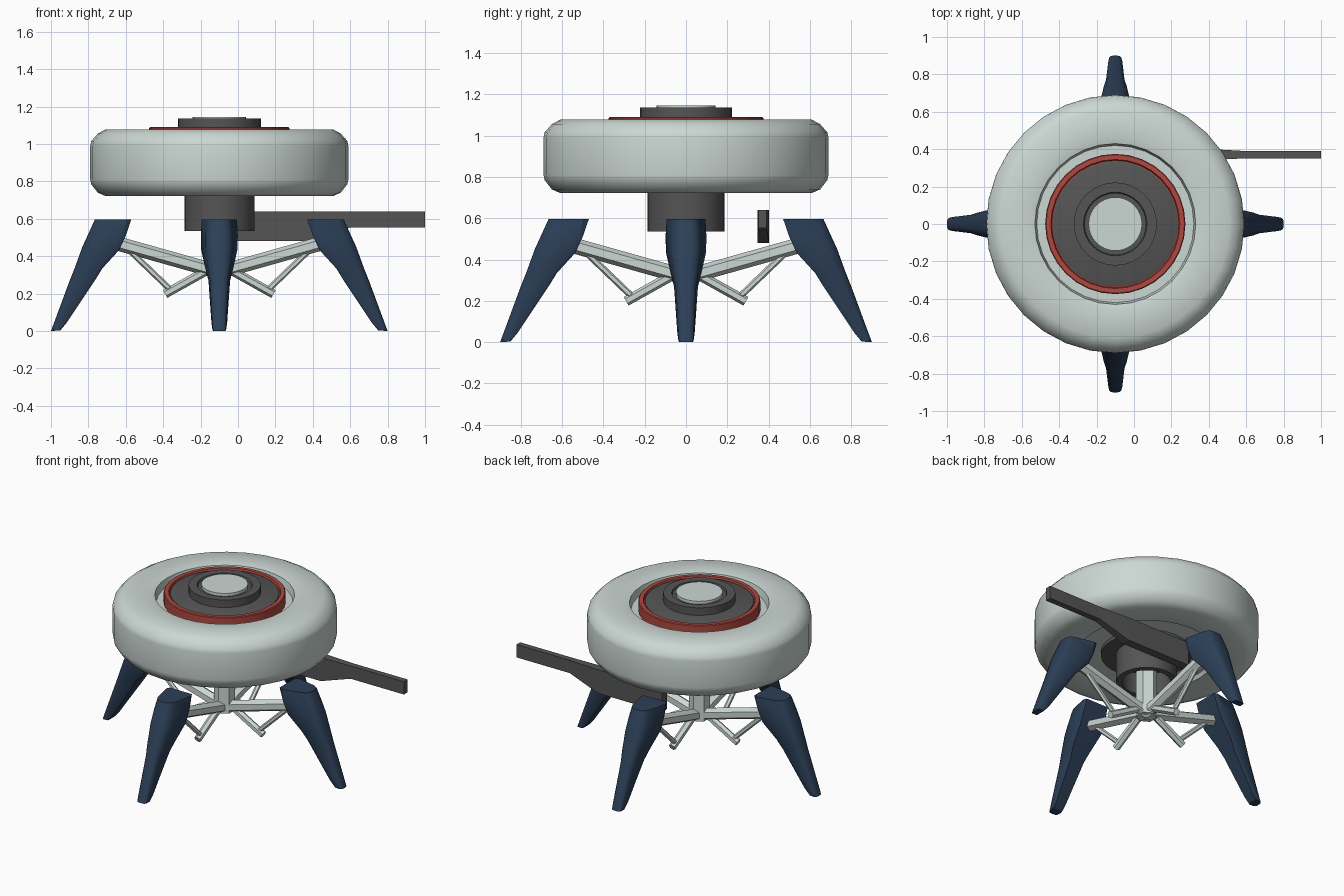
import bpy, bmesh
from math import sin, cos, pi, radians
from mathutils import Vector, Matrix

if "Cube" in bpy.data.objects:
    bpy.data.objects.remove(bpy.data.objects["Cube"])

CX = -0.1  # axis of the round body


def material(name, rgb):
    m = bpy.data.materials.new(name)
    m.diffuse_color = (*rgb, 1)
    m.use_nodes = True
    m.node_tree.nodes["Principled BSDF"].inputs["Base Color"].default_value = m.diffuse_color
    return m


PALE = material("pale_shell", (0.60, 0.68, 0.65))
DARK = material("dark_grey", (0.09, 0.09, 0.09))
RED = material("red", (0.42, 0.065, 0.05))
NAVY = material("navy", (0.025, 0.05, 0.095))


def finish(name, bm, mat, smooth=30):
    bmesh.ops.recalc_face_normals(bm, faces=bm.faces)
    me = bpy.data.meshes.new(name)
    bm.to_mesh(me)
    bm.free()
    me.materials.append(mat)
    ob = bpy.data.objects.new(name, me)
    bpy.context.collection.objects.link(ob)
    if smooth:
        bpy.ops.object.select_all(action='DESELECT')
        ob.select_set(True)
        bpy.context.view_layer.objects.active = ob
        bpy.ops.object.shade_smooth_by_angle(angle=radians(smooth))
    return ob


def loft(bm, rings, cap=True):
    loops = [[bm.verts.new(p) for p in ring] for ring in rings]
    n = len(loops[0])
    for a, b in zip(loops, loops[1:]):
        for i in range(n):
            bm.faces.new((a[i], a[(i + 1) % n], b[(i + 1) % n], b[i]))
    if cap:
        bm.faces.new(loops[0])
        bm.faces.new(loops[-1])


def lathe(name, profile, mat, n=32):
    bm = bmesh.new()
    loft(bm, [[(CX + r * cos(2 * pi * i / n), r * sin(2 * pi * i / n), z)
               for i in range(n)] for r, z in profile])
    return finish(name, bm, mat)


def bar(name, a, b, r, mat, turn, n=6):
    a, b = Vector(a), Vector(b)
    d = b - a
    bm = bmesh.new()
    bmesh.ops.create_cone(bm, cap_ends=True, segments=n, radius1=r, radius2=r, depth=d.length)
    bm.transform(turn @ Matrix.Translation((a + b) / 2) @ d.to_track_quat('Z', 'Y').to_matrix().to_4x4())
    return finish(name, bm, mat, 0)


# round shell, recessed above and below
lathe("shell", [(0.28, 0.75), (0.415, 0.75), (0.43, 0.728), (0.46, 0.722), (0.61, 0.722),
                (0.65, 0.74), (0.685, 0.785), (0.69, 0.81), (0.69, 0.99), (0.685, 1.015),
                (0.65, 1.055), (0.61, 1.077), (0.46, 1.077), (0.43, 1.07),
                (0.42, 1.02), (0.33, 1.02)], PALE)

# top: red ring, dark disc, hub and cap
lathe("red_ring", [(0.33, 1.01), (0.375, 1.01), (0.375, 1.085), (0.37, 1.09),
                   (0.345, 1.09), (0.34, 1.075), (0.33, 1.075)], RED)
lathe("top_disc", [(0.335, 1.01), (0.335, 1.082), (0.325, 1.086)], DARK)
lathe("top_hub", [(0.222, 1.08), (0.222, 1.137), (0.17, 1.137), (0.165, 1.125)], DARK)
lathe("top_cap", [(0.143, 1.11), (0.143, 1.145)], PALE)

# underside: disc and hollow socket
lathe("bottom_disc", [(0.28, 0.76), (0.28, 0.728)], DARK)
lathe("socket", [(0.187, 0.73), (0.187, 0.535), (0.15, 0.535), (0.15, 0.68)], DARK)

# central column
bar("column", (CX, 0, 0.29), (CX, 0, 0.70), 0.065, PALE, Matrix.Identity(4))

# side arm, thicker and deeper near the body
bm = bmesh.new()
loft(bm, [[(x, y0, z0), (x, y1, z0), (x, y1, 0.64), (x, y0, 0.64)]
          for x, y0, y1, z0 in [(-0.1, 0.345, 0.402, 0.48), (0.38, 0.345, 0.402, 0.48),
                                (0.60, 0.35, 0.39, 0.553), (1.0, 0.35, 0.39, 0.553)]])
finish("side_arm", bm, DARK, 0)

# leg sections: inner radius, inner z, outer radius, outer z, inner and outer half width
LEG = [(0.85, 0.003, 0.90, 0.0, 0.036, 0.030),
       (0.815, 0.045, 0.885, 0.04, 0.042, 0.034),
       (0.665, 0.27, 0.80, 0.27, 0.058, 0.045),
       (0.625, 0.335, 0.772, 0.34, 0.075, 0.055),
       (0.535, 0.433, 0.732, 0.45, 0.097, 0.066),
       (0.50, 0.51, 0.70, 0.52, 0.099, 0.066),
       (0.47, 0.597, 0.665, 0.597, 0.094, 0.060)]

for k, side in enumerate(("right", "back", "left", "front")):
    turn = Matrix.Translation((CX, 0, 0)) @ Matrix.Rotation(k * pi / 2, 4, 'Z')
    bm = bmesh.new()
    rings = []
    for ri, zi, ro, zo, wi, wo in LEG:
        half = [(0.0, wi * 0.88), (0.12, wi), (0.78, wo * 1.1), (0.95, wo * 0.8), (1.0, wo * 0.4)]
        pts = half + [(t, -w) for t, w in reversed(half)]
        rings.append([turn @ Vector((ri + (ro - ri) * t, w, zi + (zo - zi) * t)) for t, w in pts])
    loft(bm, rings)
    finish(side + "_leg", bm, NAVY, 40)

    # spoke to the leg, lower tube and thin brace
    bar(side + "_spoke", (0, 0, 0.315), (0.57, 0, 0.475), 0.038, PALE, turn)
    bar(side + "_lower_tube", (0.0, 0, 0.36), (0.29, 0, 0.198), 0.024, PALE, turn)
    bar(side + "_brace", (0.25, 0, 0.21), (0.50, 0, 0.45), 0.016, PALE, turn)
